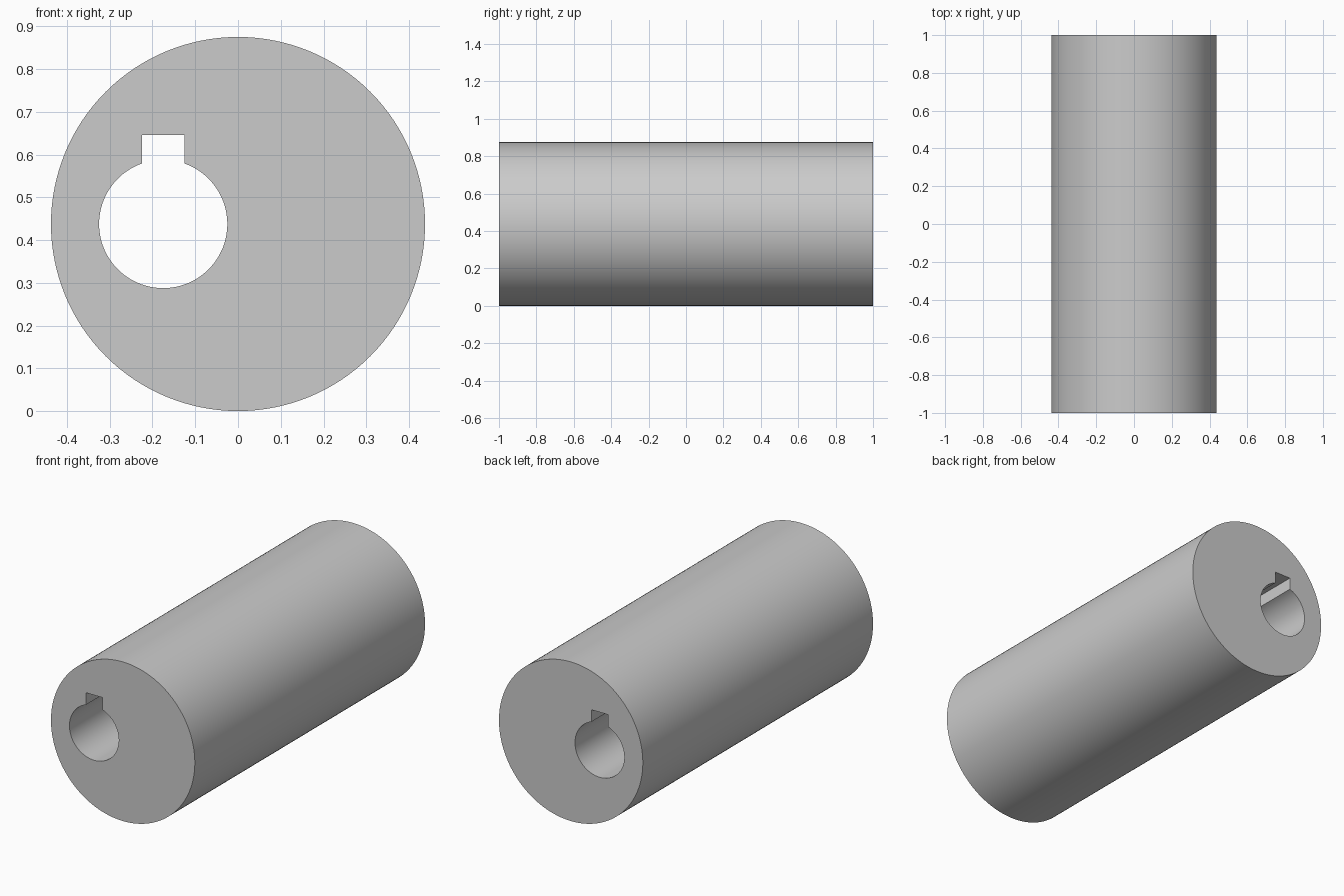
import bpy, bmesh
from math import sin, cos, asin, pi, tau
from mathutils import Vector

cube = bpy.data.objects.get("Cube")
if cube:
    bpy.data.objects.remove(cube, do_unlink=True)

RADIUS, LENGTH = 0.4375, 2.0
BORE_X, BORE_R = -0.175, 0.15
KEY_HALF, KEY_TOP = 0.05, 0.208

steel = bpy.data.materials.new("plain grey")
steel.use_nodes = True
grey = (0.6, 0.6, 0.6, 1)
steel.diffuse_color = grey
steel.node_tree.nodes["Principled BSDF"].inputs["Base Color"].default_value = grey


def arc(cx, r, start, sweep, count):
    """Points on an arc about (cx, 0) in the end plane."""
    return [(cx + r * cos(start + sweep * i / count),
             r * sin(start + sweep * i / count)) for i in range(count + 1)]


def add_loop(bm, points):
    """Closed outline on the front end."""
    verts = [bm.verts.new((x, -LENGTH / 2, z + RADIUS)) for x, z in points]
    return [bm.edges.new((v, verts[i - 1])) for i, v in enumerate(verts)]


# Outer circle, and the off-centre bore with its square keyway
outer = arc(0, RADIUS, 0, tau, 128)[:-1]
gap = asin(KEY_HALF / BORE_R)
bore = arc(BORE_X, BORE_R, pi / 2 + gap, tau - 2 * gap, 80)
bore += [(BORE_X + KEY_HALF, KEY_TOP), (BORE_X - KEY_HALF, KEY_TOP)]

# Fill between the outlines and extrude along the axis
bm = bmesh.new()
edges = add_loop(bm, outer) + add_loop(bm, bore)
bmesh.ops.triangle_fill(bm, edges=edges, use_beauty=True, normal=Vector((0, -1, 0)))
result = bmesh.ops.extrude_face_region(bm, geom=bm.faces[:], use_keep_orig=True)
moved = [g for g in result["geom"] if isinstance(g, bmesh.types.BMVert)]
bmesh.ops.translate(bm, verts=moved, vec=(0, LENGTH, 0))
bmesh.ops.recalc_face_normals(bm, faces=bm.faces[:])

mesh = bpy.data.meshes.new("keyed_cylinder")
bm.to_mesh(mesh)
bm.free()
mesh.materials.append(steel)
body = bpy.data.objects.new("keyed_cylinder", mesh)
bpy.context.collection.objects.link(body)

# Smooth round walls, sharp rims and keyway corners
bpy.ops.object.select_all(action='DESELECT')
body.select_set(True)
bpy.context.view_layer.objects.active = body
bpy.ops.object.shade_smooth_by_angle(angle=pi / 6)
